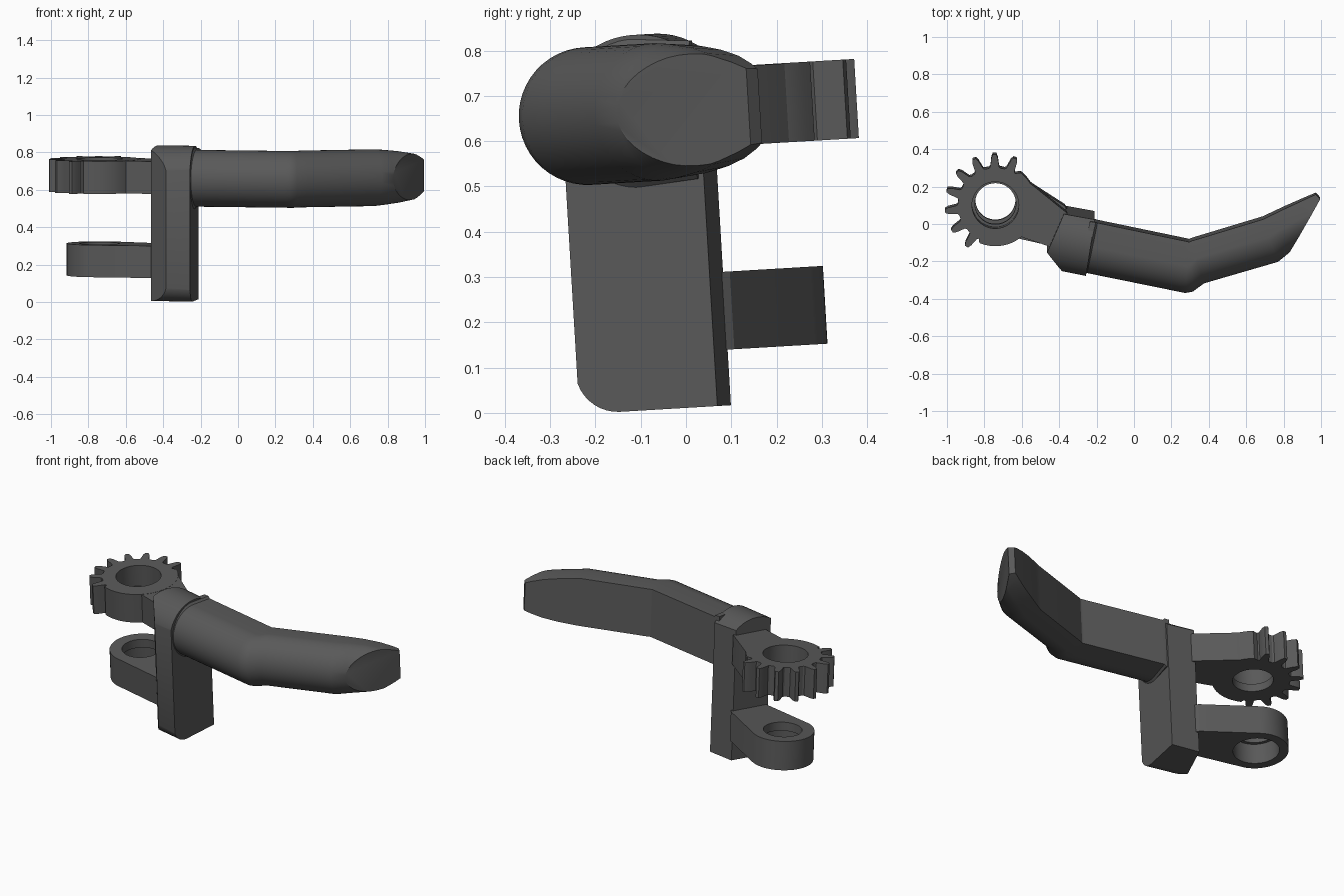
import bpy, bmesh
from math import sin, cos, pi, radians
from mathutils import Matrix, Vector

if "Cube" in bpy.data.objects:
    bpy.data.objects.remove(bpy.data.objects["Cube"])

TILT = Matrix.Rotation(radians(3.4), 4, 'X')   # whole part leans slightly
PIVOT = (-0.741, 0.146)                        # shared axis of gear and knuckle
dark = bpy.data.materials.new("dark_grey")
dark.diffuse_color = (0.1, 0.1, 0.1, 1)
dark.use_nodes = True
dark.node_tree.nodes["Principled BSDF"].inputs["Base Color"].default_value = dark.diffuse_color


def make(name, bm):
    bmesh.ops.recalc_face_normals(bm, faces=bm.faces)
    bm.transform(TILT)
    me = bpy.data.meshes.new(name)
    bm.to_mesh(me)
    bm.free()
    me.materials.append(dark)
    ob = bpy.data.objects.new(name, me)
    bpy.context.collection.objects.link(ob)
    return ob


def loft(name, rings, cut=None):
    bm = bmesh.new()
    vs = [[bm.verts.new(p) for p in r] for r in rings]
    n = len(vs[0])
    for a, b in zip(vs, vs[1:]):
        for i in range(n):
            j = (i + 1) % n
            bm.faces.new((a[i], a[j], b[j], b[i]))
    bm.faces.new(vs[0])
    bm.faces.new(vs[-1])
    if cut:
        geom = bm.verts[:] + bm.edges[:] + bm.faces[:]
        bmesh.ops.bisect_plane(bm, geom=geom, plane_co=cut[0], plane_no=cut[1], clear_outer=True)
        bmesh.ops.holes_fill(bm, edges=[e for e in bm.edges if e.is_boundary], sides=0)
    return make(name, bm)


def prism(name, pts, z0, z1):
    return loft(name, [[(x, y, z) for x, y in pts] for z in (z0, z1)])


def arc(c, r, a0, a1, n):
    angles = [radians(a0 + (a1 - a0) * i / n) for i in range(n + 1)]
    return [(c[0] + r * cos(a), c[1] + r * sin(a)) for a in angles]


def boolean(ob, cutter, op):
    m = ob.modifiers.new("bool", 'BOOLEAN')
    m.operation, m.object, m.solver = op, cutter, 'EXACT'
    bpy.context.view_layer.objects.active = ob
    bpy.ops.object.modifier_apply(modifier=m.name)
    bpy.data.objects.remove(cutter)


def bore(ob, r, z0, z1):
    boolean(ob, prism("bore_cutter", arc(PIVOT, r, 0, 352.5, 47), z0, z1), 'DIFFERENCE')


# Partial gear: eight teeth, plain rim on the arm side, stepped bore
outline = []
for k in range(8):
    for da, r in ((-9, .200), (-6.5, .206), (-5.3, .225), (-4, .252), (-2, .271),
                  (2, .271), (4, .252), (5.3, .225), (6.5, .206), (9, .200)):
        a = radians(67 + 24 * k + da)
        outline.append((PIVOT[0] + r * cos(a), PIVOT[1] + r * sin(a)))
outline += arc(PIVOT, .22, 247, 412, 24)
gear = prism("gear", outline, .583, .758)
bore(gear, .125, .63, .8)
bore(gear, .110, .55, .65)

gear_arm = prism("gear_arm", [(-.57, .275), (-.36, .105), (-.30, .0), (-.44, -.08), (-.60, -.025)],
                 .583, .757)

# Lower knuckle, tapered into the post
knuckle = prism("knuckle", arc(PIVOT, .175, 57, 250, 28) + [(-.44, -.10), (-.30, .0), (-.37, .115)],
                .134, .306)
bore(knuckle, .125, .1, .255)
bore(knuckle, .107, .24, .35)

# Post: plan outline intersected with a rounded side profile
post = prism("post", [(-.375, .10), (-.21, .07), (-.257, -.235), (-.385, -.21), (-.465, -.105)],
             0, .9)
u, v = Vector((.978, -.208, 0)), Vector((.208, .978, 0))
side = [(.12, .011)]
side += [(-.05 + .18 * cos(a), .67 + .17 * sin(a))
         for a in [radians(30 + 150 * i / 24) for i in range(25)]]
side += arc((-.130, .106), .095, 180, 270, 10)
profile = loft("post_profile", [[Vector((-.3, 0, z)) + u * t + v * w for w, z in side]
                                for t in (-.4, .4)])
boolean(post, profile, 'INTERSECT')

# Finger: D-shaped section (flat back, round front) swept round the bend
ZC = .667


def section(back, front, h):
    b, f = Vector(back), Vector(front)
    d = (f - b).normalized()
    width = (f - b).length
    r = min(.152, width * .6)
    c = b + d * (width - r)
    ring = [(b.x, b.y, ZC - .93 * h)]
    for i in range(25):
        a = -pi / 2 + pi * i / 24
        p = c + d * r * cos(a)
        ring.append((p.x, p.y, ZC + h * sin(a)))
    return ring + [(b.x, b.y, ZC + .93 * h)]


stations = [
    ((-.235, .062), (-.300, -.225), .164),
    ((-.205, .057), (-.265, -.230), .164),
    ((-.195, .054), (-.252, -.223), .152),
    ((.285, -.046), (.235, -.322), .152),
    ((.291, -.048), (.275, -.330), .152),
    ((.297, -.048), (.315, -.322), .152),
    ((.307, -.043), (.375, -.278), .152),
    ((.690, .073), (.770, -.163), .152),
    ((.725, .090), (.835, -.110), .148),
    ((.800, .126), (.930, -.050), .138),
    ((.880, .162), (1.02, .000), .122),
    ((.940, .189), (1.08, .035), .102),
    ((.972, .203), (1.11, .055), .088),
]
finger = loft("finger", [section(*s) for s in stations],
              cut=((.997, .18, ZC), (.29, -.165, 0)))

# Smooth the curves, keep the corners crisp
for ob in (gear, gear_arm, knuckle, post, finger):
    bpy.ops.object.select_all(action='DESELECT')
    ob.select_set(True)
    bpy.context.view_layer.objects.active = ob
    bpy.ops.object.shade_smooth_by_angle(angle=radians(25))
